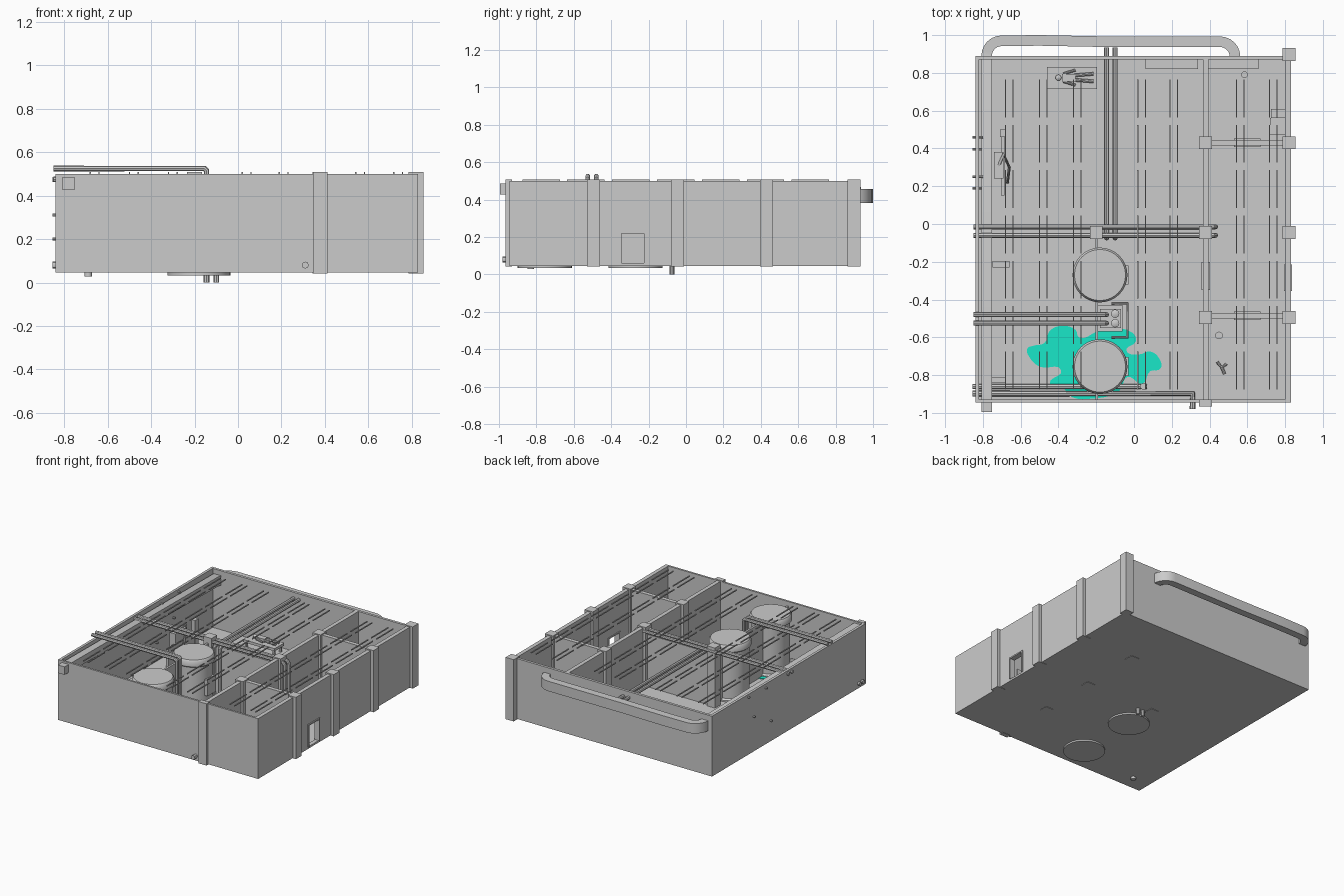
import bpy, bmesh, math
from mathutils import Vector


def add_mesh(name, bm):
    bmesh.ops.recalc_face_normals(bm, faces=bm.faces[:])
    me = bpy.data.meshes.new(name)
    bm.to_mesh(me)
    bm.free()
    ob = bpy.data.objects.new(name, me)
    bpy.context.collection.objects.link(ob)
    return ob


def boxes(name, items):
    """Each item is (x0, x1, y0, y1, z0, z1)."""
    bm = bmesh.new()
    for x0, x1, y0, y1, z0, z1 in items:
        vs = bmesh.ops.create_cube(bm, size=1)['verts']
        for v in vs:
            v.co = Vector(((x0 + x1) / 2 + v.co.x * (x1 - x0),
                           (y0 + y1) / 2 + v.co.y * (y1 - y0),
                           (z0 + z1) / 2 + v.co.z * (z1 - z0)))
    return add_mesh(name, bm)


def smooth(ob):
    bpy.ops.object.select_all(action='DESELECT')
    ob.select_set(True)
    bpy.context.view_layer.objects.active = ob
    bpy.ops.object.shade_smooth_by_angle(angle=math.radians(40))


def to_mesh(ob):
    bpy.ops.object.select_all(action='DESELECT')
    ob.select_set(True)
    bpy.context.view_layer.objects.active = ob
    bpy.ops.object.convert(target='MESH')
    return bpy.context.view_layer.objects.active


def pipe(name, pts, r=0.013):
    cu = bpy.data.curves.new(name, 'CURVE')
    cu.dimensions = '3D'
    cu.bevel_depth, cu.bevel_resolution, cu.use_fill_caps = r, 2, True
    sp = cu.splines.new('POLY')
    sp.points.add(len(pts) - 1)
    for p, co in zip(sp.points, pts):
        p.co = (*co, 1)
    ob = bpy.data.objects.new(name, cu)
    bpy.context.collection.objects.link(ob)
    ob = to_mesh(ob)
    smooth(ob)
    return ob


def lathe(name, x, y, prof, seg=40):
    """Closed solid of revolution from (radius, height) pairs."""
    bm = bmesh.new()
    rings = [[bm.verts.new((x + r * math.cos(math.tau * i / seg),
                            y + r * math.sin(math.tau * i / seg), z)) for i in range(seg)]
             for r, z in prof]
    for a, b in zip(rings, rings[1:]):
        for i in range(seg):
            j = (i + 1) % seg
            bm.faces.new((a[i], a[j], b[j], b[i]))
    bm.faces.new(rings[0])
    bm.faces.new(rings[-1])
    ob = add_mesh(name, bm)
    smooth(ob)
    return ob


# Floor and outer walls
L, R, F, B, Z0, Z1 = -0.84, 0.83, -0.945, 0.89, 0.045, 0.5
boxes('floor', [(L, R, F, B, Z0, 0.055)])
boxes('left_wall', [(L, L + 0.02, F, B, Z0, Z1)])
boxes('front_wall', [(L, R, F, F + 0.015, Z0, Z1)])
boxes('back_wall', [(L, R, B - 0.02, B, Z0, Z1)])
D0, D1, DT = -0.355, -0.215, 0.23      # side doorway
boxes('right_wall', [(0.80, R, F, D0, Z0, Z1), (0.80, R, D1, B, Z0, Z1),
                     (0.80, R, D0, D1, DT, Z1), (0.80, R, D0, D1, Z0, 0.06)])
boxes('doorway_frame', [(0.795, 0.837, D0, D0 + 0.01, 0.06, DT),
                        (0.795, 0.837, D1 - 0.01, D1, 0.06, DT),
                        (0.795, 0.837, D0, D1, DT - 0.01, DT)])

# Inner walls and their door panels
boxes('corridor_wall', [(0.365, 0.395, F, B, Z0, Z1)])
boxes('cross_walls', [(0.38, 0.81, 0.415, 0.445, Z0, Z1),
                      (0.38, 0.81, -0.5, -0.47, Z0, Z1)])
boxes('tank_room_walls', [(-0.2, 0.38, -0.05, -0.03, Z0, 0.45),
                          (-0.205, -0.19, F, -0.04, Z0, 0.465)])
boxes('door_panels', [(0.53, 0.67, 0.408, 0.452, 0.06, 0.25),
                      (0.53, 0.67, -0.507, -0.463, 0.06, 0.25),
                      (0.358, 0.402, -0.35, -0.2, 0.06, 0.25)])

# Square pillars
pillars = [(0.82, 0.898), (0.82, 0.43), (0.82, -0.045), (0.82, -0.495), (0.378, 0.43),
           (0.378, -0.045), (0.378, -0.495), (-0.2, -0.045)]
h = 0.034
boxes('pillars', [(x - h, x + h, y - h, y + h, Z0 - 0.003, 0.508) for x, y in pillars]
      + [(0.345, 0.412, -0.965, -0.93, Z0 - 0.003, 0.508)])

# Broken thin strips along the ceiling line
strips = []
for x in (-0.66, -0.48, -0.30, 0.04, 0.21, 0.563, 0.738):
    for s in (-0.02, 0.02):
        for i in range(7):
            y = 0.765 - i * 0.24
            strips.append((x + s - 0.003, x + s + 0.003, y - 0.2, y, 0.5, 0.508))
boxes('ceiling_strips', strips)

# Air duct: along the left wall, out of the back and in again
path = [(-0.78, -0.995, 0.457, 0.06), (-0.78, 0.86, 0.43, 0.072)]
for k in range(7):
    a = math.pi - k * math.pi / 12
    path.append((-0.70 + 0.08 * math.cos(a), 0.89 + 0.08 * math.sin(a), 0.42, 0.075))
path += [(-0.5, 0.972, 0.42, 0.075), (-0.15, 0.965, 0.42, 0.075)]
for k in range(7):
    a = math.pi / 2 - k * math.pi / 12
    path.append((0.455 + 0.08 * math.cos(a), 0.885 + 0.08 * math.sin(a), 0.42, 0.075))
path.append((0.535, 0.87, 0.42, 0.075))
bm = bmesh.new()
prev = None
for i, (x, y, z, t) in enumerate(path):
    a, b = path[max(i - 1, 0)], path[min(i + 1, len(path) - 1)]
    n = Vector((b[1] - a[1], a[0] - b[0], 0)).normalized() * 0.028
    ring = [bm.verts.new((x + s * n.x, y + s * n.y, z + u * t / 2))
            for s, u in ((-1, -1), (1, -1), (1, 1), (-1, 1))]
    if prev:
        for j in range(4):
            bm.faces.new((prev[j], prev[j - 1], ring[j - 1], ring[j]))
    else:
        bm.faces.new(ring)
    prev = ring
bm.faces.new(prev)
smooth(add_mesh('air_duct', bm))

# Two big tanks with a shoulder lip and a side gauge
for n, y in (('rear', -0.27), ('front', -0.755)):
    lathe(n + '_tank', -0.18, y, [(0.145, 0.033), (0.145, 0.065), (0.132, 0.075), (0.132, 0.42),
                                  (0.145, 0.43), (0.145, 0.465), (0.135, 0.478)])
    boxes(n + '_tank_gauge', [(-0.055, -0.03, y - 0.05, y + 0.05, 0.2, 0.32)])

# Pipe runs
for i in (0, 1):
    pipe('pump_pipe', [(-0.85, -0.48 - i * 0.045, 0.525), (-0.155, -0.48 - i * 0.045, 0.525),
                       (-0.145, -0.48 - i * 0.045, 0.515), (-0.145, -0.48 - i * 0.045, 0.15)])
    pipe('cross_pipe', [(-0.85, -0.015 - i * 0.045, 0.475), (0.42, -0.015 - i * 0.045, 0.475),
                        (0.432, -0.015 - i * 0.045, 0.46), (0.432, -0.015 - i * 0.045, 0.06)])
    x = -0.145 + i * 0.045
    pipe('back_pipe', [(x, 0.935, 0.455), (x, -0.065, 0.455), (x, -0.075, 0.445), (x, -0.075, 0)])
pipe('floor_pipe_short', [(-0.855, -0.86, 0.08), (0.07, -0.86, 0.08)], 0.014)
pipe('floor_pipe_long', [(-0.855, -0.898, 0.08), (0.31, -0.898, 0.08), (0.31, -0.98, 0.08)], 0.016)
pipe('floor_valve', [(0.05, -0.86, 0.05), (0.05, -0.86, 0.13)], 0.018)

# Pump with two caps
boxes('pump_body', [(-0.19, -0.06, -0.57, -0.43, 0.055, 0.15), (-0.18, -0.07, -0.55, -0.45, 0.15, 0.18)])
for y in (-0.475, -0.525):
    lathe('pump_cap', -0.1, y, [(0.022, 0.17), (0.022, 0.215), (0.01, 0.22)], 16)
pipe('pump_outlet', [(-0.12, -0.42, 0.12), (-0.035, -0.42, 0.12), (-0.035, -0.6, 0.12),
                     (-0.12, -0.6, 0.12)], 0.008)

# Wall machine with small pipes through the left wall
boxes('wall_machine', [(-0.705, -0.685, 0.15, 0.50, 0.06, 0.2), (-0.74, -0.69, 0.24, 0.38, 0.06, 0.28),
                       (-0.71, -0.68, 0.46, 0.5, 0.06, 0.3)])
for y, z in ((0.46, 0.48), (0.395, 0.31), (0.25, 0.47), (0.19, 0.2)):
    pipe('machine_pipe', [(-0.855, y, z), (-0.80, y, z)], 0.007)
pipe('machine_hose', [(-0.72, 0.3, 0.27), (-0.69, 0.37, 0.3), (-0.66, 0.3, 0.2), (-0.67, 0.22, 0.08)], 0.008)

# Examination table with a lying figure
boxes('table', [(-0.46, -0.195, 0.715, 0.83, 0.1, 0.12)]
      + [(x, x + 0.015, y, y + 0.015, 0.055, 0.1) for x in (-0.45, -0.22) for y in (0.725, 0.805)])
lathe('figure_head', -0.40, 0.775, [(0.006, 0.12), (0.016, 0.13), (0.016, 0.142), (0.006, 0.15)], 12)
boxes('figure_torso', [(-0.38, -0.31, 0.755, 0.795, 0.12, 0.145)])
for s in (-1, 1):
    pipe('figure_leg', [(-0.315, 0.775 + s * 0.012, 0.132), (-0.215, 0.775 + s * 0.02, 0.13)], 0.009)
    pipe('figure_arm', [(-0.375, 0.775 + s * 0.02, 0.132), (-0.31, 0.775 + s * 0.04, 0.13)], 0.007)

# Small furniture and fittings
boxes('back_cabinets', [(0.06, 0.34, 0.82, 0.872, 0.06, 0.16), (0.395, 0.66, 0.82, 0.872, 0.06, 0.16)])
boxes('seat', [(0.72, 0.805, 0.47, 0.56, 0.055, 0.13), (0.725, 0.8, 0.56, 0.61, 0.055, 0.18)])
boxes('left_bracket', [(-0.75, -0.66, -0.23, -0.195, 0.06, 0.1)])
boxes('drain_box', [(-0.80, -0.68, -0.84, -0.81, 0.055, 0.13)])
lathe('drain_outlet', -0.69, -0.83, [(0.018, 0.028), (0.018, 0.06)], 16)
lathe('stool', 0.585, 0.79, [(0.018, 0.055), (0.018, 0.1)], 12)
lathe('small_pot', 0.45, -0.59, [(0.012, 0.055), (0.02, 0.09)], 12)
pipe('debris', [(0.44, -0.73, 0.065), (0.465, -0.76, 0.065), (0.49, -0.74, 0.065)], 0.008)
pipe('debris', [(0.465, -0.76, 0.065), (0.48, -0.795, 0.065)], 0.008)

# Green puddle on the floor
outline = [(-.565, -.66), (-.535, -.645), (-.475, -.63), (-.445, -.565), (-.39, -.54), (-.31, -.56),
           (-.29, -.60), (-.18, -.565), (-.01, -.575), (.01, -.62), (-.04, -.67), (.03, -.69),
           (.085, -.675), (.135, -.715), (.14, -.765), (.085, -.78), (.045, -.845), (-.035, -.81),
           (-.075, -.88), (-.23, -.925), (-.33, -.915), (-.39, -.855), (-.445, -.845),
           (-.385, -.775), (-.5, -.755), (-.55, -.71)]
cu = bpy.data.curves.new('puddle', 'CURVE')
cu.dimensions, cu.fill_mode, cu.extrude, cu.resolution_u = '2D', 'BOTH', 0.002, 5
sp = cu.splines.new('BEZIER')
sp.bezier_points.add(len(outline) - 1)
sp.use_cyclic_u = True
for p, (x, y) in zip(sp.bezier_points, outline):
    p.co = (x, y, 0)
    p.handle_left_type = p.handle_right_type = 'AUTO'
puddle = bpy.data.objects.new('puddle', cu)
puddle.location.z = 0.057
bpy.context.collection.objects.link(puddle)
puddle = to_mesh(puddle)
mat = bpy.data.materials.new('green_liquid')
mat.diffuse_color = (0.01, 0.8, 0.58, 1)
puddle.data.materials.clear()
puddle.data.materials.append(mat)
